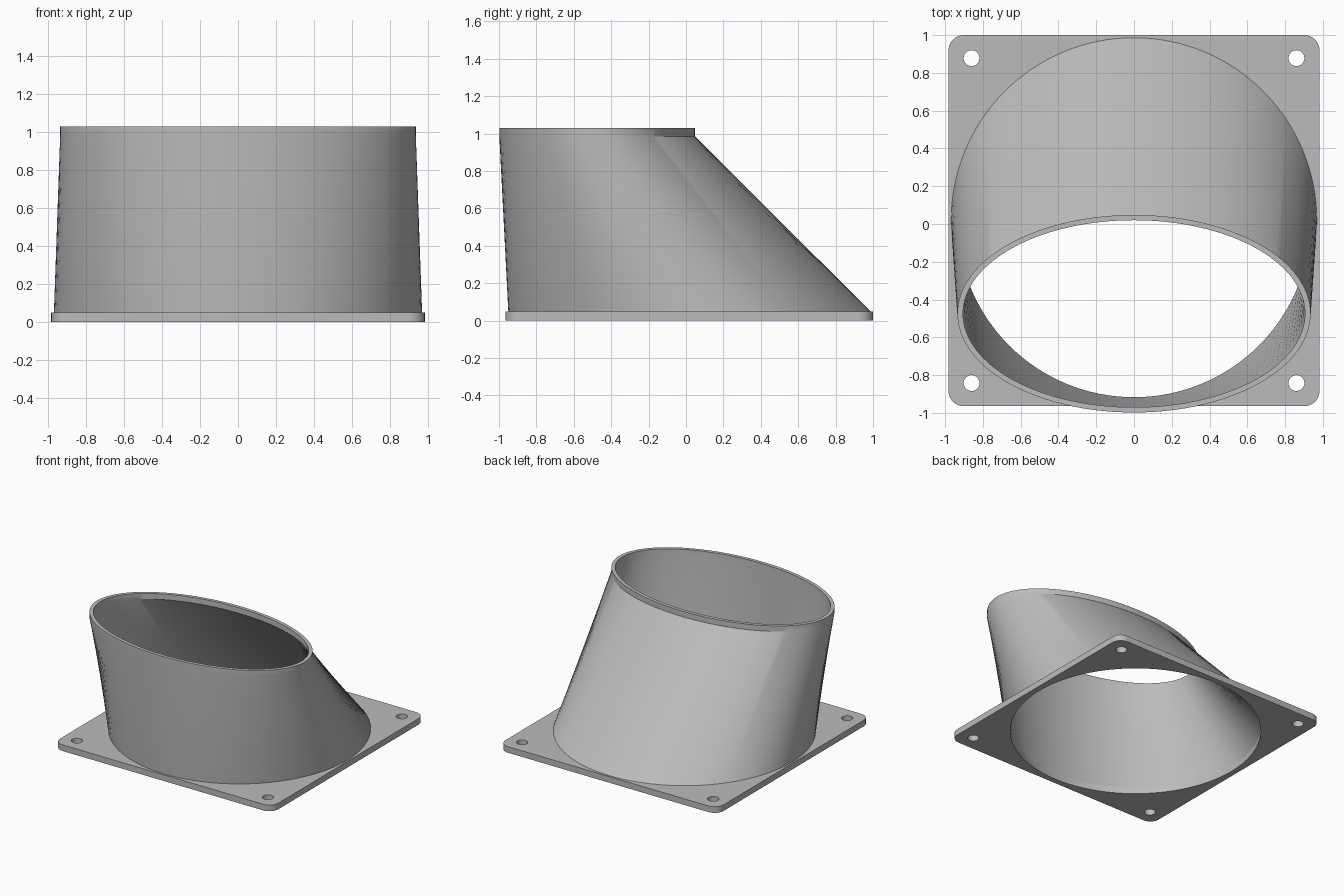
import bpy, bmesh
from math import sin, cos, pi

cube = bpy.data.objects.get("Cube")
if cube:
    bpy.data.objects.remove(cube)

GREY = (0.5, 0.5, 0.5, 1.0)
mat = bpy.data.materials.new("light grey")
mat.use_nodes = True
mat.diffuse_color = GREY
mat.node_tree.nodes["Principled BSDF"].inputs["Base Color"].default_value = GREY

PLATE_Y, HALF, THICK = 0.018, 0.982, 0.05
SEGMENTS = 128


def finish(name, mesh):
    """Link a mesh as a smooth-shaded part with sharp edges kept."""
    obj = bpy.data.objects.new(name, mesh)
    bpy.context.collection.objects.link(obj)
    mesh.materials.clear()
    mesh.materials.append(mat)
    bpy.ops.object.select_all(action="DESELECT")
    obj.select_set(True)
    bpy.context.view_layer.objects.active = obj
    bpy.ops.object.shade_smooth_by_angle(angle=pi / 6)
    return obj


def arc(cx, cy, r, start, sweep, n):
    return [(cx + r * cos(start + sweep * i / n), cy + r * sin(start + sweep * i / n))
            for i in range(n + 1)]


def circle(cx, cy, r, n):
    return arc(cx, cy, r, 0, 2 * pi, n)[:-1]


# Mounting plate: rounded square with a large opening and four screw holes
CORNER, HOLE_AT, HOLE_R, BORE = 0.08, 0.86, 0.042, 0.935
signs = [(1, 1), (-1, 1), (-1, -1), (1, -1)]
outline = []
for k, (sx, sy) in enumerate(signs):
    inset = HALF - CORNER
    outline += arc(sx * inset, PLATE_Y + sy * inset, CORNER, k * pi / 2, pi / 2, 10)
loops = [outline, circle(0, PLATE_Y, BORE, SEGMENTS)]
loops += [circle(sx * HOLE_AT, PLATE_Y + sy * HOLE_AT, HOLE_R, 32) for sx, sy in signs]

curve = bpy.data.curves.new("plate_outline", "CURVE")
curve.dimensions = "2D"
curve.fill_mode = "BOTH"
curve.extrude = THICK / 2
for pts in loops:
    spline = curve.splines.new("POLY")
    spline.points.add(len(pts) - 1)
    for p, (x, y) in zip(spline.points, pts):
        p.co = (x, y, 0, 1)
    spline.use_cyclic_u = True
helper = bpy.data.objects.new("plate_outline", curve)
bpy.context.collection.objects.link(helper)
bpy.context.view_layer.update()
plate_mesh = bpy.data.meshes.new_from_object(
    helper.evaluated_get(bpy.context.evaluated_depsgraph_get()))
bpy.data.objects.remove(helper)
bm = bmesh.new()
bm.from_mesh(plate_mesh)
bmesh.ops.remove_doubles(bm, verts=bm.verts, dist=1e-5)
bmesh.ops.translate(bm, verts=bm.verts, vec=(0, 0, THICK / 2))
bmesh.ops.recalc_face_normals(bm, faces=bm.faces)
bm.to_mesh(plate_mesh)
bm.free()
finish("mounting_plate", plate_mesh)

# Slanted duct: circle at the plate lofted to an offset ellipse, with a straight rim
TOP_Y, RIM_Z, TOP_Z = -0.475, 0.985, 1.03
sections = [  # centre y, x radius, y radius, z
    (PLATE_Y, 0.968, 0.968, THICK),
    (TOP_Y, 0.935, 0.523, RIM_Z),
    (TOP_Y, 0.935, 0.523, TOP_Z),
    (TOP_Y, 0.905, 0.495, TOP_Z),
    (TOP_Y, 0.905, 0.495, RIM_Z),
    (PLATE_Y, BORE, BORE, THICK),
]
bm = bmesh.new()
rings = [[bm.verts.new((rx * x, cy + ry * y, z)) for x, y in circle(0, 0, 1, SEGMENTS)]
         for cy, rx, ry, z in sections]
for a, b in zip(rings, rings[1:]):
    for i in range(SEGMENTS):
        j = (i + 1) % SEGMENTS
        bm.faces.new((a[i], a[j], b[j], b[i]))
duct_mesh = bpy.data.meshes.new("slanted_duct")
bm.to_mesh(duct_mesh)
bm.free()
finish("slanted_duct", duct_mesh)
